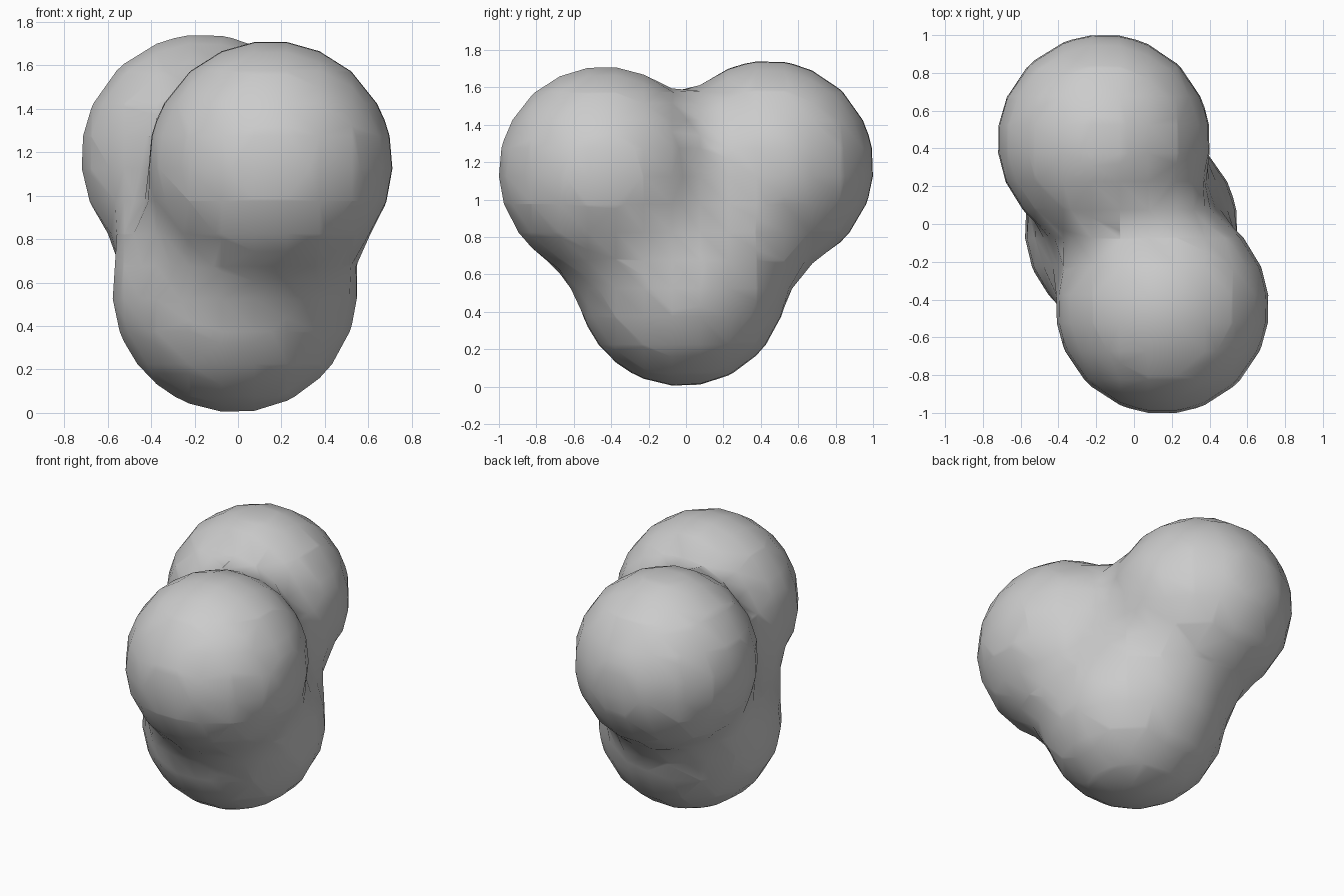
import bpy

if "Cube" in bpy.data.objects:
    bpy.data.objects.remove(bpy.data.objects["Cube"])

# Three equal fused balls: front upper, back upper, bottom
CENTRES = [(0.15, -0.44, 1.15), (-0.16, 0.44, 1.18), (-0.015, -0.02, 0.565)]
VISIBLE, REACH = 0.565, 0.82      # surface radius and field radius of each ball

data = bpy.data.metaballs.new("fused_blob")
data.resolution = data.render_resolution = 0.15
data.threshold = 0.6
for c in CENTRES:
    e = data.elements.new(type='BALL')
    e.co = c
    e.radius = REACH
    e.stiffness = 0.6 / (1 - (VISIBLE / REACH) ** 2) ** 3

blob = bpy.data.objects.new("fused_blob", data)
bpy.context.collection.objects.link(blob)
bpy.context.view_layer.update()

# Turn the fluid surface into a plain smooth mesh
bpy.ops.object.select_all(action='DESELECT')
blob.select_set(True)
bpy.context.view_layer.objects.active = blob
bpy.ops.object.convert(target='MESH')
blob = bpy.context.view_layer.objects.active
blob.name = "fused_blob"
bpy.ops.object.shade_smooth()
